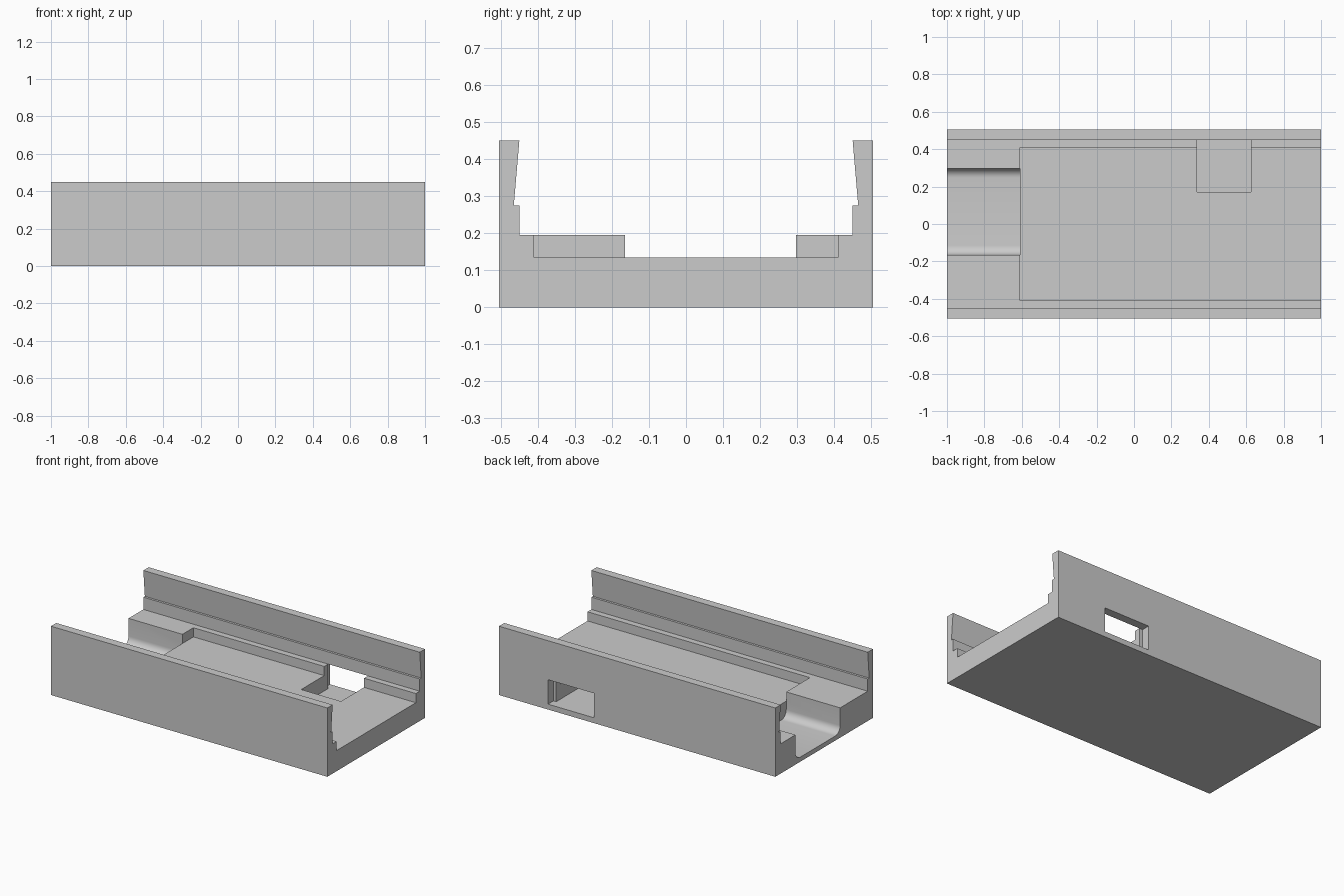
import bpy, bmesh, math
from mathutils import Vector

default = bpy.data.objects.get("Cube")
if default:
    bpy.data.objects.remove(default)

HALF_WIDTH = 0.505
WALL_IN = 0.45       # inner face of the side walls
LEDGE_Z = 0.195
FLOOR_Z = 0.135
POCKET_X = -0.61     # where the end block stops
RECESS_Z = 0.035

grey = bpy.data.materials.new("plain grey")
grey.use_nodes = True
COLOUR = (0.6, 0.6, 0.6, 1)
grey.diffuse_color = COLOUR
grey.node_tree.nodes["Principled BSDF"].inputs["Base Color"].default_value = COLOUR


def extrude_along_x(name, profile, x0, x1):
    """Prism from a (y, z) outline, running from x0 to x1."""
    bm = bmesh.new()
    face = bm.faces.new([bm.verts.new((x0, y, z)) for y, z in profile])
    grown = bmesh.ops.extrude_face_region(bm, geom=[face])["geom"]
    moved = [v for v in grown if isinstance(v, bmesh.types.BMVert)]
    bmesh.ops.translate(bm, verts=moved, vec=Vector((x1 - x0, 0, 0)))
    bmesh.ops.recalc_face_normals(bm, faces=bm.faces)
    mesh = bpy.data.meshes.new(name)
    bm.to_mesh(mesh)
    bm.free()
    mesh.materials.append(grey)
    obj = bpy.data.objects.new(name, mesh)
    bpy.context.collection.objects.link(obj)
    return obj


def box(name, x0, x1, y0, y1, z0, z1):
    return extrude_along_x(name, [(y0, z0), (y1, z0), (y1, z1), (y0, z1)], x0, x1)


# Tray body: flat base with two undercut rail walls, mirrored across y
half = [(HALF_WIDTH, 0), (HALF_WIDTH, 0.45), (WALL_IN, 0.45), (0.465, 0.275),
        (WALL_IN, 0.275), (WALL_IN, LEDGE_Z)]
outline = half + [(-y, z) for y, z in reversed(half)]
tray = extrude_along_x("tray_body", outline, -1, 1)

# Channel outline with rounded bottom corners
LEFT, RIGHT, BOTTOM, R = -0.165, 0.297, 0.03, 0.05
channel = [(LEFT, 0.3)]
for centre, start in ((LEFT + R, 180), (RIGHT - R, 270)):
    for i in range(9):
        a = math.radians(start + 90 * i / 8)
        channel.append((centre + R * math.cos(a), BOTTOM + R + R * math.sin(a)))
channel.append((RIGHT, 0.3))

# Cutters: main pocket, end channel, side recess and side window
cutters = [
    box("pocket_cutter", POCKET_X, 1.1, -0.41, 0.41, FLOOR_Z, 0.3),
    extrude_along_x("channel_cutter", channel, -1.1, POCKET_X),
    box("recess_cutter", 0.337, 0.625, 0.172, WALL_IN, RECESS_Z, 0.25),
    box("window_cutter", 0.312, 0.645, WALL_IN, 0.6, RECESS_Z, LEDGE_Z),
]

bpy.context.view_layer.objects.active = tray
tray.select_set(True)
for cutter in cutters:
    mod = tray.modifiers.new(cutter.name, 'BOOLEAN')
    mod.operation = 'DIFFERENCE'
    mod.solver = 'EXACT'
    mod.object = cutter
    bpy.ops.object.modifier_apply(modifier=mod.name)
    bpy.data.objects.remove(cutter)

bpy.ops.object.shade_smooth_by_angle(angle=math.radians(30))
